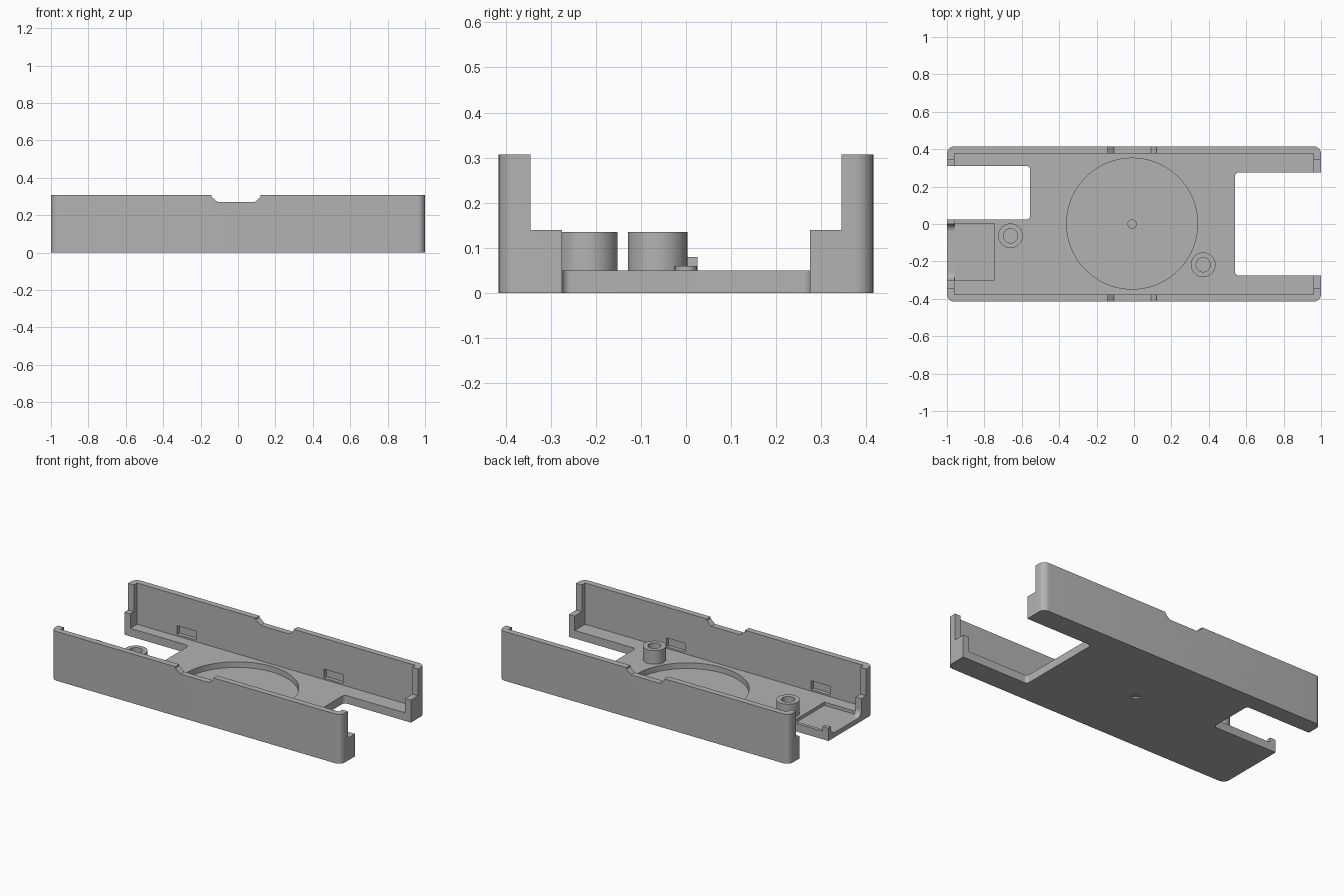
import bpy, bmesh, math
from math import pi, sin, cos
from mathutils import Matrix

cube = bpy.data.objects.get("Cube")
if cube:
    bpy.data.objects.remove(cube)

mat = bpy.data.materials.new("plain grey")
mat.use_nodes = True
GREY = (0.45, 0.45, 0.45, 1)
mat.diffuse_color = GREY
mat.node_tree.nodes["Principled BSDF"].inputs["Base Color"].default_value = GREY


def finish(name, bm):
    mesh = bpy.data.meshes.new(name)
    bmesh.ops.recalc_face_normals(bm, faces=bm.faces)
    bm.to_mesh(mesh)
    bm.free()
    mesh.materials.append(mat)
    obj = bpy.data.objects.new(name, mesh)
    bpy.context.collection.objects.link(obj)
    return obj


def box(name, x, y, z, radius=0):
    """Block between the given ranges, with optional rounded upright edges."""
    bm = bmesh.new()
    bmesh.ops.create_cube(bm, size=1)
    for v in bm.verts:
        v.co = [r[0] if c < 0 else r[1] for c, r in zip(v.co, (x, y, z))]
    if radius:
        upright = [e for e in bm.edges
                   if abs(e.verts[0].co.z - e.verts[1].co.z) > 1e-5]
        bmesh.ops.bevel(bm, geom=upright, offset=radius, segments=8,
                        profile=0.5, affect='EDGES')
    return finish(name, bm)


def cylinder(name, x, y, radius, z, sides=48):
    bm = bmesh.new()
    bmesh.ops.create_cone(bm, cap_ends=True, segments=sides, radius1=radius,
                          radius2=radius, depth=z[1] - z[0],
                          matrix=Matrix.Translation((x, y, sum(z) / 2)))
    return finish(name, bm)


def prism(name, axis, points, span):
    """Extrude an outline of (side, height) points along x or y."""
    bm = bmesh.new()
    place = (lambda p, d: (d, p[0], p[1])) if axis == 'x' else (lambda p, d: (p[0], d, p[1]))
    face = bm.faces.new([bm.verts.new(place(p, span[0])) for p in points])
    moved = bmesh.ops.extrude_face_region(bm, geom=[face])["geom"]
    for v in moved:
        if isinstance(v, bmesh.types.BMVert):
            v.co["xy".index(axis)] = span[1]
    return finish(name, bm)


def cut(obj, cutters):
    """Subtract each cutter in turn, then discard the cutters."""
    for c in cutters:
        c.hide_render = True
        mod = obj.modifiers.new("cut", 'BOOLEAN')
        mod.operation, mod.solver, mod.object = 'DIFFERENCE', 'EXACT', c
    graph = bpy.context.evaluated_depsgraph_get()
    mesh = bpy.data.meshes.new_from_object(obj.evaluated_get(graph))
    obj.modifiers.clear()
    obj.data = mesh
    for c in cutters:
        bpy.data.objects.remove(c)


def smooth(obj):
    bpy.ops.object.select_all(action='DESELECT')
    obj.select_set(True)
    bpy.context.view_layer.objects.active = obj
    bpy.ops.object.shade_smooth_by_angle(angle=math.radians(30))


def arc(cx, cz, r, start, end, steps=8):
    return [(cx + r * cos(start + (end - start) * i / steps),
             cz + r * sin(start + (end - start) * i / steps)) for i in range(steps + 1)]


TOP, FLOOR, STEP = 0.307, 0.05, 0.14
HIGH = 0.5

# Tray with rounded upright corners, hollowed out
tray = box("tray", (-1, 1), (-0.415, 0.415), (0, TOP), 0.04)
cutters = [
    box("cavity", (-0.96, 0.96), (-0.377, 0.377), (FLOOR, HIGH)),
    # Open slots through the floor at both ends
    box("slot_right_end", (0.54, 1.3), (-0.275, 0.275), (-0.1, HIGH), 0.02),
    box("slot_left_end", (-1.3, -0.555), (0.025, 0.31), (-0.1, HIGH), 0.02),
    # Stepped end walls
    box("step_right_end", (0.95, 1.1), (-0.345, 0.345), (STEP, HIGH)),
    box("step_left_end", (-1.1, -0.95), (-0.345, 0.345), (STEP, HIGH)),
    box("stub_top", (-1.1, -0.95), (-0.05, 0.06), (0.08, HIGH)),
    # Board pocket and round recess in the floor
    box("board_pocket", (-0.961, -0.745), (-0.3, 0.004), (0.03, HIGH)),
    cylinder("round_recess", -0.01, 0.002, 0.35, (0.015, HIGH), 96),
    cylinder("centre_hole", -0.01, 0, 0.024, (-0.1, 0.03), 24),
]

# Port opening with rounded lower corners
r = 0.04
port = ([(-0.3, 0.3)] + arc(-0.3 + r, 0.03 + r, r, pi, 1.5 * pi)
        + arc(-r, 0.03 + r, r, 1.5 * pi, 2 * pi) + [(0, 0.3)])
cutters.append(prism("port_opening", 'x', port, (-1.1, -0.955)))

# Finger notches in the tops of both long walls
r = 0.027
notch = ([(-0.142, HIGH), (-0.142, 0.297), (-0.133, 0.291), (-0.108, 0.27)]
         + [(0.09, 0.27), (0.113, 0.291), (0.12, 0.297), (0.12, HIGH)])
cutters.append(prism("wall_notch", 'y', notch, (-0.6, 0.6)))

# Clip recesses in the inner faces of the long walls
for side, centres in ((1, (-0.62, 0.395)), (-1, (-0.665, 0.335))):
    for cx in centres:
        ys = sorted((side * 0.36, side * 0.4))
        cutters.append(box("clip_recess", (cx - 0.065, cx + 0.065), ys, (0.06, 0.115)))
cut(tray, cutters)
smooth(tray)

# Screw posts with blind holes
for name, x, y in (("left_screw_post", -0.66, -0.063), ("right_screw_post", 0.37, -0.218)):
    post = cylinder(name, x, y, 0.066, (0.04, 0.135))
    cut(post, [cylinder("screw_hole", x, y, 0.038, (0.052, HIGH))])
    smooth(post)

# Centre pin
smooth(cylinder("centre_pin", -0.01, 0, 0.025, (0.01, 0.06), 24))
